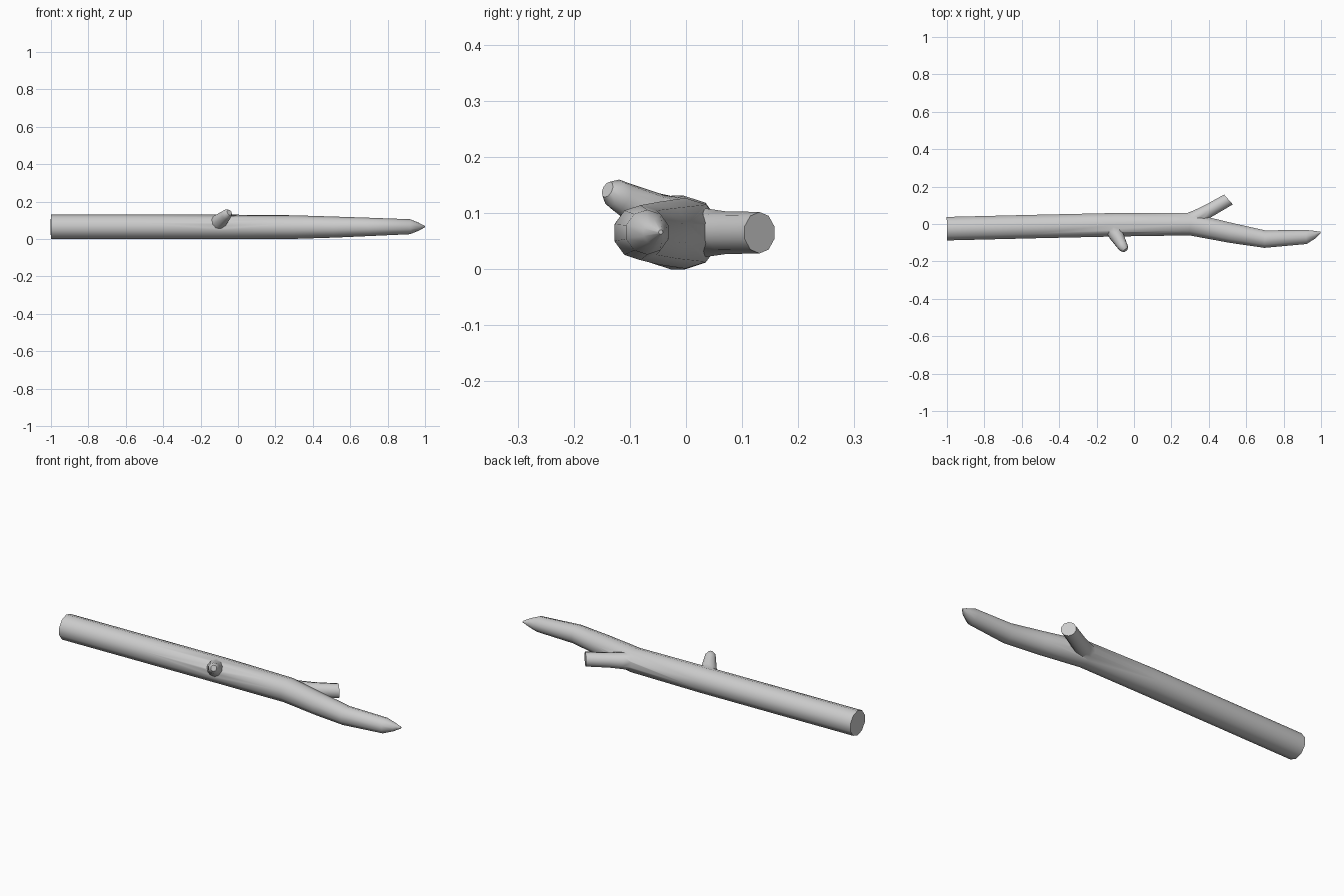
import bpy, bmesh
from mathutils import Vector

if "Cube" in bpy.data.objects:
    bpy.data.objects.remove(bpy.data.objects["Cube"])

SIDES = 10


def tube(name, stations, end_dir=None):
    """Loft rings along a path of (x, y, z, radius) with closed ends."""
    pts = [Vector(s[:3]) for s in stations]
    bm = bmesh.new()
    rings = []
    from math import cos, sin, pi
    for i, (p, s) in enumerate(zip(pts, stations)):
        t = (pts[min(i + 1, len(pts) - 1)] - pts[max(i - 1, 0)]).normalized()
        if end_dir and i == len(pts) - 1:
            t = Vector(end_dir).normalized()
        side = Vector((0, 0, 1)).cross(t).normalized()
        up = t.cross(side)
        ring = []
        for k in range(SIDES):
            a = 2 * pi * (k + 0.5) / SIDES
            ring.append(bm.verts.new(p + s[3] * (side * cos(a) + up * sin(a))))
        rings.append(ring)
    for r0, r1 in zip(rings, rings[1:]):
        for k in range(SIDES):
            n = (k + 1) % SIDES
            bm.faces.new((r0[k], r0[n], r1[n], r1[k]))
    bm.faces.new(rings[0])
    bm.faces.new(rings[-1])
    bmesh.ops.recalc_face_normals(bm, faces=bm.faces)
    me = bpy.data.meshes.new(name)
    bm.to_mesh(me)
    bm.free()
    ob = bpy.data.objects.new(name, me)
    bpy.context.collection.objects.link(ob)
    return ob


# Main stem, tapering to a point
stem = tube("branch", [
    (-1.0, -0.025, 0.065, 0.066), (-0.55, -0.014, 0.065, 0.066),
    (-0.1, -0.004, 0.065, 0.066), (0.30, -0.001, 0.064, 0.063),
    (0.52, -0.048, 0.064, 0.056), (0.70, -0.081, 0.065, 0.049),
    (0.92, -0.069, 0.066, 0.040), (0.965, -0.056, 0.066, 0.022),
    (0.998, -0.045, 0.066, 0.004)], (1, 0.2, 0))

# Side fork, flared where it leaves the stem
fork = tube("side_fork", [
    (0.24, -0.01, 0.065, 0.050), (0.34, 0.037, 0.065, 0.043),
    (0.40, 0.071, 0.065, 0.038), (0.505, 0.131, 0.065, 0.037)], (0.75, 0.66, 0))

# Short broken twig with a rounded end
twig = tube("twig_stub", [
    (-0.112, -0.015, 0.078, 0.050), (-0.095, -0.060, 0.098, 0.040),
    (-0.063, -0.115, 0.128, 0.029), (-0.055, -0.128, 0.136, 0.026),
    (-0.046, -0.140, 0.142, 0.015)])

# Join the three into one skin
bpy.context.view_layer.objects.active = stem
for part in (fork, twig):
    mod = stem.modifiers.new("join", 'BOOLEAN')
    mod.operation = 'UNION'
    mod.solver = 'EXACT'
    mod.object = part
    bpy.ops.object.modifier_apply(modifier=mod.name)
    bpy.data.objects.remove(part)

bpy.ops.object.select_all(action='DESELECT')
stem.select_set(True)
bpy.ops.object.shade_smooth_by_angle(angle=0.9)
